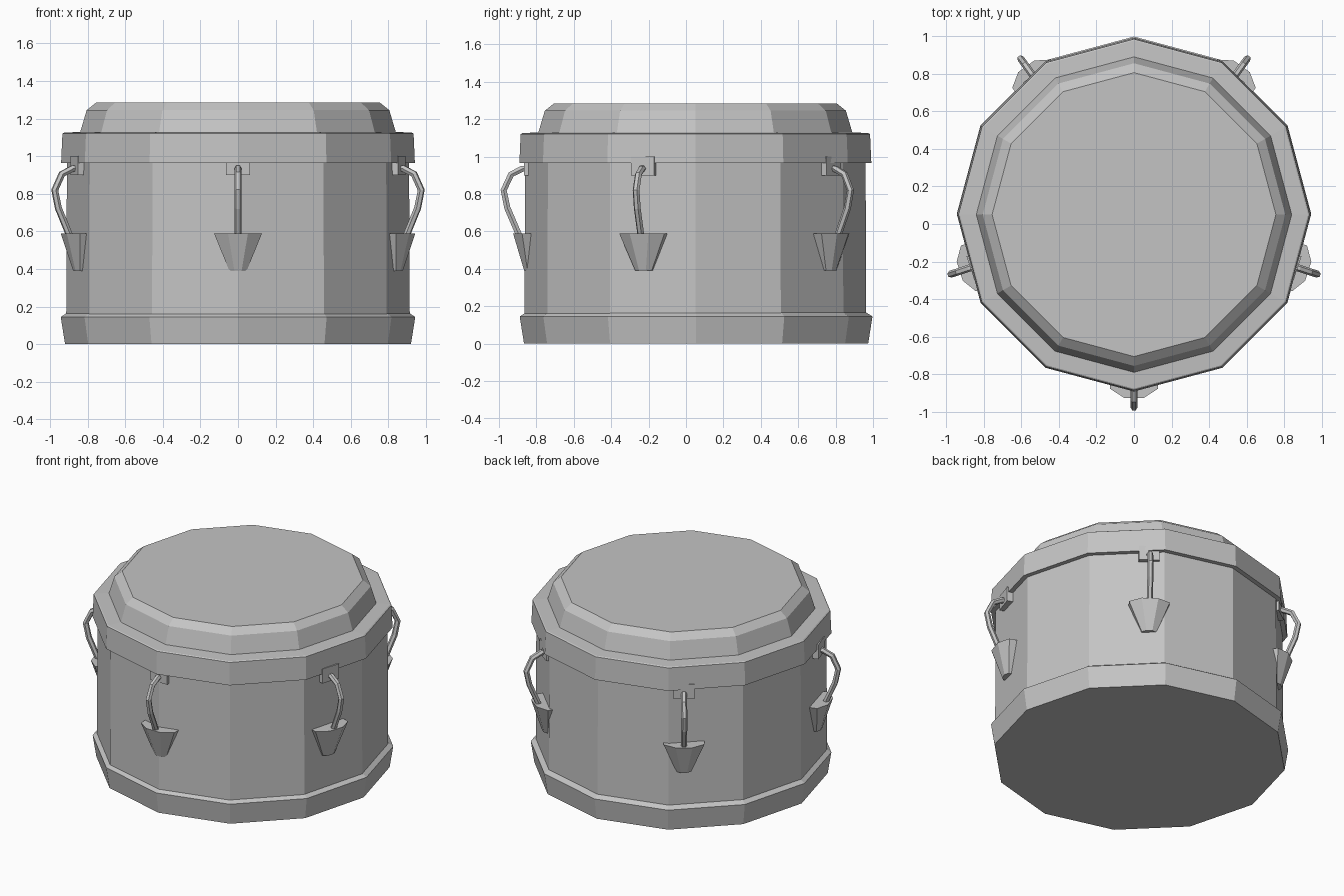
import bpy
import bmesh
from math import cos, sin, pi, radians
from mathutils import Matrix, Vector

if "Cube" in bpy.data.objects:
    bpy.data.objects.remove(bpy.data.objects["Cube"], do_unlink=True)

GREY = (0.55, 0.55, 0.55, 1.0)
grey = bpy.data.materials.new("plain grey")
grey.use_nodes = True
grey.diffuse_color = GREY
grey.node_tree.nodes["Principled BSDF"].inputs["Base Color"].default_value = GREY

SIDES = 12
CENTRE_Y = 0.05


def finish(bm, name, matrix):
    bmesh.ops.recalc_face_normals(bm, faces=bm.faces)
    mesh = bpy.data.meshes.new(name)
    bm.to_mesh(mesh)
    bm.free()
    mesh.materials.append(grey)
    obj = bpy.data.objects.new(name, mesh)
    obj.matrix_world = matrix
    bpy.context.collection.objects.link(obj)
    return obj


def skin(rings):
    """Join equal rings of points with quads and close both ends."""
    bm = bmesh.new()
    loops = [[bm.verts.new(p) for p in ring] for ring in rings]
    n = len(loops[0])
    for low, high in zip(loops, loops[1:]):
        for i in range(n):
            j = (i + 1) % n
            bm.faces.new((low[i], low[j], high[j], high[i]))
    bm.faces.new(loops[0][::-1])
    bm.faces.new(loops[-1])
    return bm


def turned(name, profile, y):
    rings = [[(r * cos(2 * pi * i / SIDES), r * sin(2 * pi * i / SIDES), z)
              for i in range(SIDES)] for r, z in profile]
    return finish(skin(rings), name, Matrix.Translation((0, y, 0)))


# Twelve-sided pot: flared foot, straight wall, lid with a raised crown
turned("base_rim", [(0.92, 0), (0.943, 0.145), (0.912, 0.165)], CENTRE_Y + 0.004)
turned("body", [(0.914, 0.1), (0.91, 1.0)], CENTRE_Y)
turned("lid_rim", [(0.941, 0.965), (0.934, 1.12), (0.926, 1.125), (0.84, 1.13)], CENTRE_Y)
turned("lid_crown", [(0.842, 1.12), (0.805, 1.245), (0.755, 1.285)], CENTRE_Y)


# Handle parts, in a local frame where x points outward
def mount_plate(name, frame):
    bm = bmesh.new()
    bmesh.ops.create_cube(bm, size=1)
    bmesh.ops.scale(bm, vec=(0.045, 0.13, 0.1), verts=bm.verts)
    bmesh.ops.translate(bm, vec=(0.893, 0, 0.95), verts=bm.verts)
    finish(bm, name, frame)


def hook(name, frame):
    path = [Vector((r, 0, z)) for r, z in
            [(0.89, 0.935), (0.925, 0.935), (0.985, 0.905), (1.025, 0.82),
             (1.005, 0.725), (0.93, 0.55)]]
    rings = []
    for i, p in enumerate(path):
        along = (path[min(i + 1, len(path) - 1)] - path[max(i - 1, 0)]).normalized()
        side = Vector((0, 1, 0))
        up = along.cross(side)
        rings.append([p + 0.019 * (cos(k * pi / 3) * side + sin(k * pi / 3) * up)
                      for k in range(6)])
    finish(skin(rings), name, frame)


def arrowhead(name, frame):
    rings = []
    for centre, radius, z in [(0.885, 0.05, 0.39), (0.892, 0.138, 0.59)]:
        rings.append([(centre + 0.65 * radius * cos((k + 0.5) * pi / 4),
                       radius * sin((k + 0.5) * pi / 4), z) for k in range(8)])
    finish(skin(rings), name, frame)


# Five handles evenly spaced, one at the front
for i in range(5):
    frame = (Matrix.Translation((0, CENTRE_Y, 0))
             @ Matrix.Rotation(radians(72 * i - 90), 4, "Z"))
    mount_plate(f"mount_plate_{i + 1}", frame)
    hook(f"hook_{i + 1}", frame)
    arrowhead(f"arrowhead_{i + 1}", frame)
